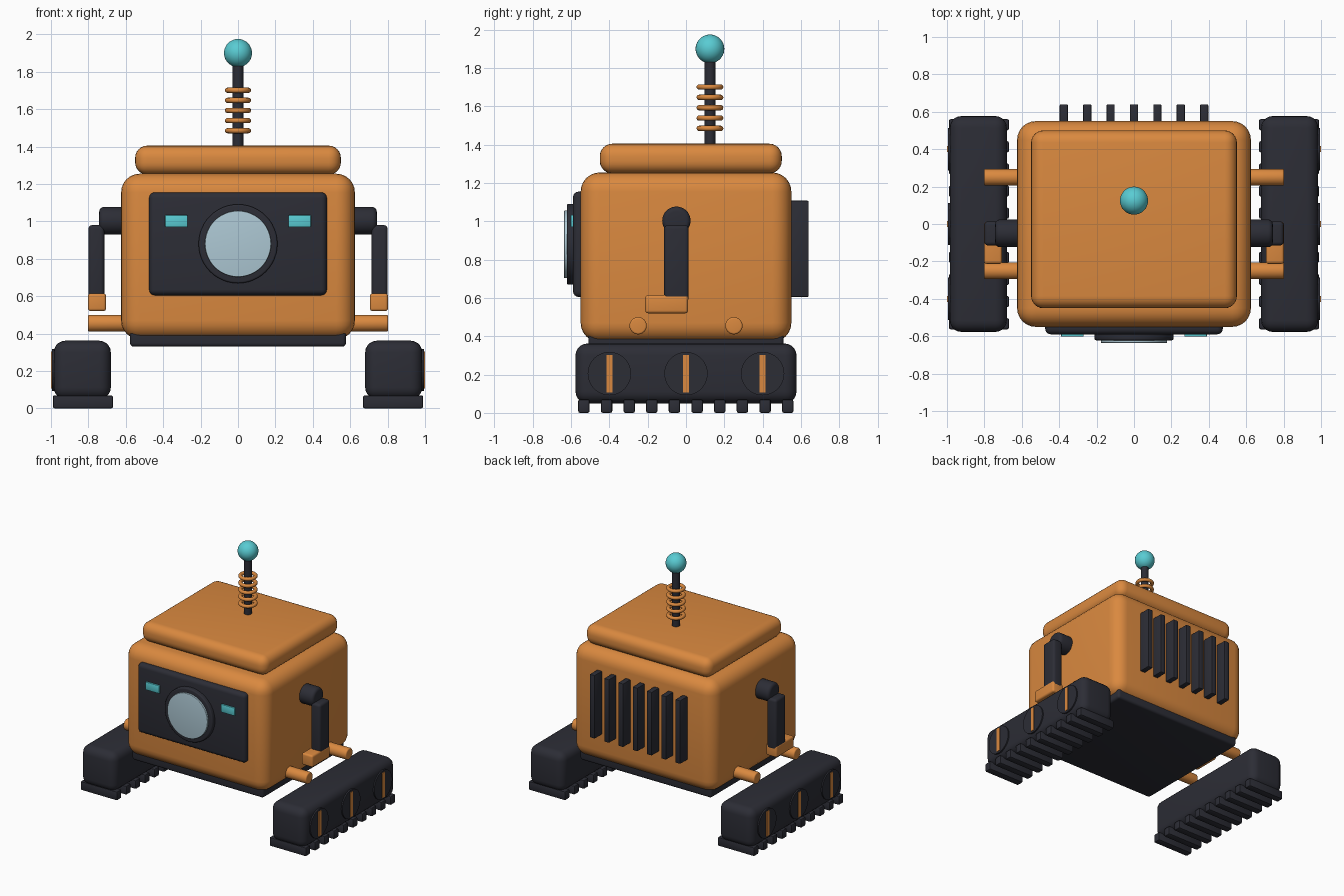
import bpy, bmesh, math
from mathutils import Matrix, Vector

cube = bpy.data.objects.get("Cube")
if cube:
    bpy.data.objects.remove(cube, do_unlink=True)


def material(name, rgb):
    m = bpy.data.materials.new(name)
    m.use_nodes = True
    m.diffuse_color = (*rgb, 1)
    m.node_tree.nodes["Principled BSDF"].inputs["Base Color"].default_value = (*rgb, 1)
    return m


ORANGE = material("orange paint", (0.70, 0.25, 0.05))
DARK = material("dark rubber", (0.025, 0.026, 0.036))
TEAL = material("teal light", (0.10, 0.60, 0.65))
GLASS = material("pale glass", (0.42, 0.58, 0.66))


def finish(bm, name, mat):
    mesh = bpy.data.meshes.new(name)
    bmesh.ops.recalc_face_normals(bm, faces=bm.faces)
    bm.to_mesh(mesh)
    bm.free()
    mesh.materials.append(mat)
    ob = bpy.data.objects.new(name, mesh)
    bpy.context.collection.objects.link(ob)
    bpy.ops.object.select_all(action="DESELECT")
    ob.select_set(True)
    bpy.context.view_layer.objects.active = ob
    bpy.ops.object.shade_smooth_by_angle(angle=math.radians(35))
    return ob


def box(name, mat, x, y, z, bevel=0.0, segments=4):
    """Rounded box given by its (min, max) range on each axis."""
    bm = bmesh.new()
    bmesh.ops.create_cube(bm, size=1)
    for v in bm.verts:
        v.co = Vector([(lo + hi) / 2 + c * (hi - lo) for c, (lo, hi) in zip(v.co, (x, y, z))])
    if bevel:
        bmesh.ops.bevel(bm, geom=bm.edges[:], offset=bevel, segments=segments,
                        profile=0.5, affect="EDGES", clamp_overlap=True)
    return finish(bm, name, mat)


def cylinder(name, mat, start, end, radius, bevel=0.0):
    """Cylinder between two points, with optionally rounded rims."""
    a, b = Vector(start), Vector(end)
    bm = bmesh.new()
    bmesh.ops.create_cone(bm, cap_ends=True, segments=48, radius1=radius,
                          radius2=radius, depth=(b - a).length)
    if bevel:
        rims = [e for e in bm.edges if any(len(f.verts) > 4 for f in e.link_faces)]
        bmesh.ops.bevel(bm, geom=rims, offset=bevel, segments=4, profile=0.5, affect="EDGES")
    turn = (b - a).to_track_quat("Z", "Y").to_matrix().to_4x4()
    bmesh.ops.transform(bm, matrix=Matrix.Translation((a + b) / 2) @ turn, verts=bm.verts)
    return finish(bm, name, mat)


def span(s, inner, outer):
    return tuple(sorted((s * inner, s * outer)))


# Body, lid and underside
box("body", ORANGE, (-0.625, 0.625), (-0.55, 0.55), (0.37, 1.255), 0.1, 6)
box("lid", ORANGE, (-0.55, 0.55), (-0.45, 0.5), (1.25, 1.405), 0.065, 6)
box("base_plate", DARK, (-0.577, 0.577), (-0.51, 0.51), (0.33, 0.45), 0.02)

# Face panel with lens and eyes
box("face_panel", DARK, (-0.475, 0.475), (-0.59, -0.5), (0.605, 1.155), 0.03)
cylinder("lens_ring", DARK, (0, -0.56, 0.88), (0, -0.622, 0.88), 0.211, 0.01)
cylinder("lens_glass", GLASS, (0, -0.6, 0.88), (0, -0.636, 0.88), 0.177, 0.004)

# Antenna with coil rings and ball
AY = 0.125
cylinder("antenna_rod", DARK, (0, AY, 1.38), (0, AY, 1.86), 0.029)
for i in range(5):
    bpy.ops.mesh.primitive_torus_add(location=(0, AY, 1.485 + i * 0.054), major_radius=0.056,
                                     minor_radius=0.014, major_segments=40, minor_segments=12)
    ring = bpy.context.object
    ring.name = "antenna_ring"
    ring.data.materials.append(ORANGE)
    bpy.ops.object.shade_smooth()
bm = bmesh.new()
bmesh.ops.create_uvsphere(bm, u_segments=32, v_segments=20, radius=0.075,
                          matrix=Matrix.Translation((0, AY, 1.9)))
finish(bm, "antenna_ball", TEAL)

# Rear vent fins
for i in range(-3, 4):
    x = i * 0.125
    box("vent_fin", DARK, (x - 0.022, x + 0.022), (0.5, 0.64), (0.605, 1.108), 0.006, 2)

# Mirrored side parts
for s, side in ((1, "left"), (-1, "right")):
    box(side + "_eye", TEAL, span(s, 0.27, 0.39), (-0.602, -0.58), (0.97, 1.033), 0.004, 2)

    # Arm
    cylinder(side + "_shoulder", DARK, (s * 0.58, -0.05, 1.003), (s * 0.742, -0.05, 1.003),
             0.074, 0.025)
    box(side + "_arm", DARK, span(s, 0.715, 0.8), (-0.115, 0.014), (0.58, 0.98), 0.02)
    box(side + "_hand", ORANGE, span(s, 0.705, 0.802), (-0.213, 0.011), (0.52, 0.615), 0.015)

    # Axle stubs
    for y in (-0.25, 0.25):
        cylinder(side + "_axle", ORANGE, (s * 0.55, y, 0.455), (s * 0.803, y, 0.455), 0.045, 0.01)

    # Track with cleats
    box(side + "_track", DARK, span(s, 0.68, 0.985), (-0.577, 0.577), (0.05, 0.362), 0.062, 5)
    for i in range(10):
        y = -0.533 + i * 0.1182
        box(side + "_cleat", DARK, span(s, 0.668, 0.99), (y - 0.03, y + 0.03), (0, 0.07), 0.01, 2)

    # Wheel discs with hub stripes
    for y in (-0.4, 0, 0.4):
        cylinder(side + "_wheel", DARK, (s * 0.95, y, 0.205), (s * 0.995, y, 0.205), 0.113)
        box(side + "_wheel_stripe", ORANGE, span(s, 0.991, 1.0), (y - 0.016, y + 0.016),
            (0.107, 0.303))
